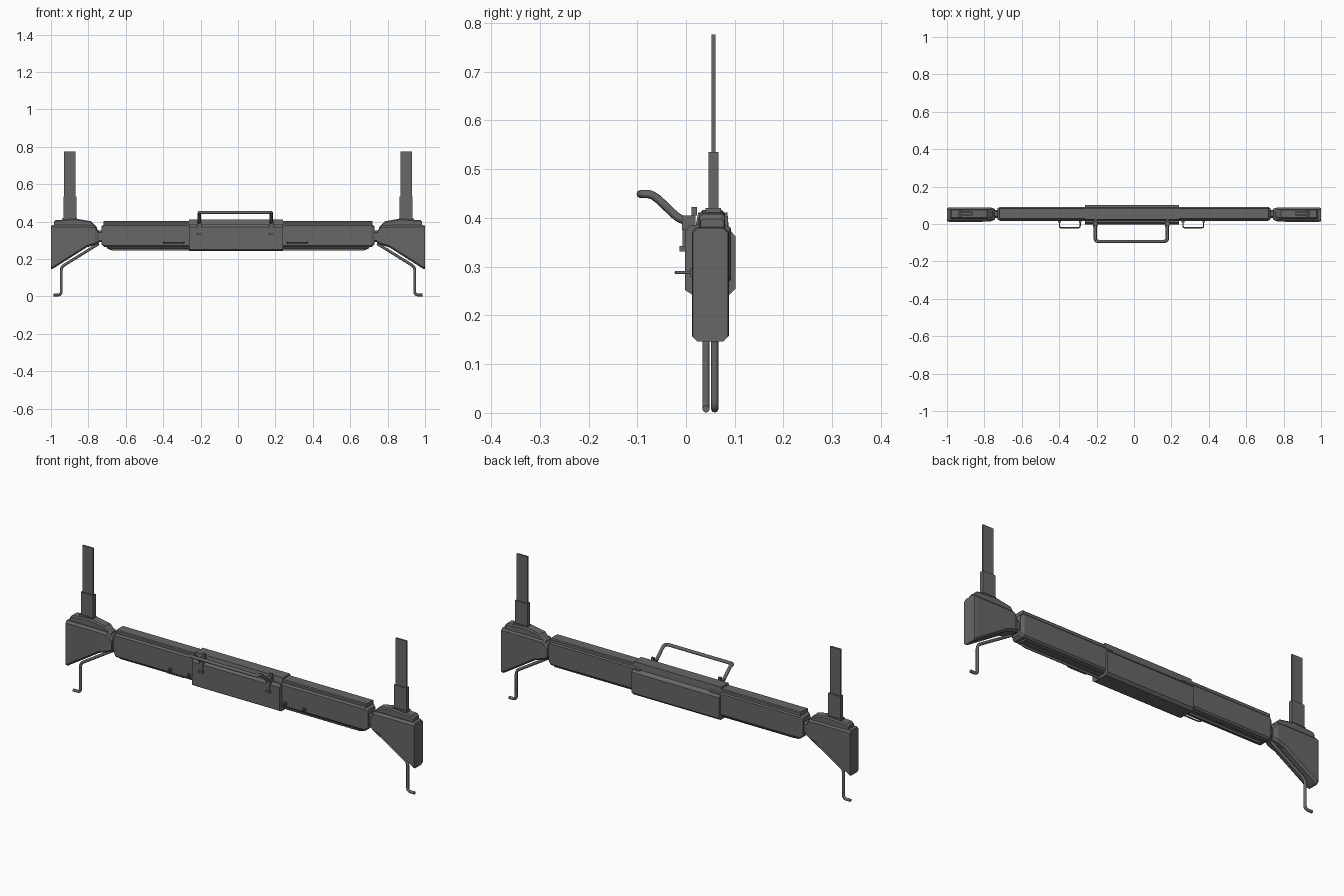
import bpy, bmesh
from mathutils import Vector

cube = bpy.data.objects.get("Cube")
if cube:
    bpy.data.objects.remove(cube, do_unlink=True)

grey = bpy.data.materials.new("dark grey metal")
grey.use_nodes = True
colour = (0.135, 0.135, 0.135, 1)
grey.diffuse_color = colour
grey.node_tree.nodes["Principled BSDF"].inputs["Base Color"].default_value = colour


def skin(name, rings):
    """Join equal rings of points into a closed solid."""
    bm = bmesh.new()
    loops = [[bm.verts.new(p) for p in ring] for ring in rings]
    n = len(loops[0])
    for a, b in zip(loops, loops[1:]):
        for i in range(n):
            j = (i + 1) % n
            bm.faces.new((a[i], a[j], b[j], b[i]))
    bm.faces.new(loops[0][::-1])
    bm.faces.new(loops[-1])
    bmesh.ops.recalc_face_normals(bm, faces=bm.faces)
    mesh = bpy.data.meshes.new(name)
    bm.to_mesh(mesh)
    bm.free()
    mesh.materials.append(grey)
    ob = bpy.data.objects.new(name, mesh)
    bpy.context.collection.objects.link(ob)
    return ob


def extrude_x(name, profile, x0, x1):
    return skin(name, [[(x, y, z) for y, z in profile] for x in (x0, x1)])


def loft(name, stations, side, c):
    """Chamfered rectangles (x, y0, y1, z0, z1) joined along x."""
    rings = []
    for x, a, b, lo, hi in stations:
        ring = [(a + c, lo), (b - c, lo), (b, lo + c), (b, hi - c),
                (b - c, hi), (a + c, hi), (a, hi - c), (a, lo + c)]
        rings.append([(side * x, y, z) for y, z in ring])
    return skin(name, rings)


def box(name, x0, x1, y0, y1, z0, z1):
    return extrude_x(name, [(y0, z0), (y1, z0), (y1, z1), (y0, z1)], x0, x1)


def rod(name, points, radius, bend=0.02):
    """Round bar along a path with rounded corners."""
    pts = [Vector(p) for p in points]
    path = [pts[0]]
    for a, p, b in zip(pts, pts[1:], pts[2:]):
        u = p + (a - p).normalized() * min(bend, (a - p).length * 0.45)
        v = p + (b - p).normalized() * min(bend, (b - p).length * 0.45)
        for t in (0, 0.25, 0.5, 0.75, 1):
            path.append(u * (1 - t) ** 2 + p * 2 * t * (1 - t) + v * t * t)
    path.append(pts[-1])
    cu = bpy.data.curves.new(name, "CURVE")
    cu.dimensions = "3D"
    cu.bevel_depth = radius
    cu.bevel_resolution = 2
    cu.use_fill_caps = True
    sp = cu.splines.new("POLY")
    sp.points.add(len(path) - 1)
    for q, p in zip(sp.points, path):
        q.co = (*p, 1)
    sp.use_smooth = True
    cu.materials.append(grey)
    ob = bpy.data.objects.new(name, cu)
    bpy.context.collection.objects.link(ob)
    return ob


# Central sleeve around the beam
extrude_x("center_sleeve", [
    (0.012, 0.243), (0.09, 0.243), (0.102, 0.255), (0.102, 0.362),
    (0.088, 0.377), (0.085, 0.411), (0.025, 0.411), (0.02, 0.385),
    (0.008, 0.385), (-0.002, 0.372), (-0.002, 0.252)], -0.262, 0.24)

# Carrying handle with its two clips
hx0, hx1 = -0.207, 0.178
rod("carry_handle", [
    (hx0, 0.015, 0.395), (hx0, -0.012, 0.395), (hx0, -0.068, 0.449),
    (hx0, -0.093, 0.449), (hx1, -0.093, 0.449), (hx1, -0.068, 0.449),
    (hx1, -0.012, 0.395), (hx1, 0.015, 0.395)], 0.0085, 0.022)
for x in (hx0, hx1):
    box("handle_clip", x - 0.012, x + 0.012, -0.008, 0.02, 0.375, 0.405)
    box("handle_strap", x - 0.008, x + 0.008, -0.007, 0.0, 0.335, 0.378)
    box("strap_foot", x - 0.012, x + 0.012, -0.013, 0.0, 0.331, 0.342)
    box("handle_knob", x - 0.008, x + 0.008, 0.011, 0.023, 0.405, 0.422)

for s, side in ((1, "left"), (-1, "right")):
    # Beam arm with its top ridge and bottom rail
    loft(side + "_arm", [
        (0.2, 0.016, 0.092, 0.265, 0.387), (0.715, 0.016, 0.092, 0.265, 0.387),
        (0.73, 0.024, 0.084, 0.278, 0.375)], s, 0.008)
    loft(side + "_arm_ridge", [
        (0.2, 0.026, 0.086, 0.37, 0.403), (0.718, 0.026, 0.086, 0.37, 0.403)],
        s, 0.004)
    loft(side + "_bottom_rail", [
        (0.2, 0.03, 0.08, 0.256, 0.27), (0.7, 0.03, 0.08, 0.256, 0.27)],
        s, 0.003)
    leg_y = 0.041 if s > 0 else 0.059
    rod(side + "_stowed_bar", [
        (s * 0.2, leg_y, 0.251), (s * 0.68, leg_y, 0.251),
        (s * 0.705, leg_y, 0.272)], 0.006)

    # Hinge neck
    loft(side + "_hinge", [
        (0.72, 0.032, 0.076, 0.29, 0.352), (0.765, 0.032, 0.076, 0.29, 0.352)],
        s, 0.01)

    # Flared end block and its cap
    loft(side + "_end_block", [
        (0.742, 0.024, 0.08, 0.285, 0.345), (0.765, 0.014, 0.088, 0.276, 0.378),
        (0.81, 0.012, 0.088, 0.262, 0.381), (0.99, 0.012, 0.088, 0.148, 0.381),
        (1.0, 0.014, 0.086, 0.146, 0.379)], s, 0.01)
    loft(side + "_end_cap", [
        (0.755, 0.036, 0.074, 0.35, 0.372), (0.785, 0.028, 0.08, 0.36, 0.402),
        (0.865, 0.028, 0.08, 0.36, 0.416), (0.975, 0.028, 0.08, 0.36, 0.408),
        (0.985, 0.03, 0.078, 0.36, 0.398)], s, 0.006)
    box(side + "_end_slot", s * 0.996, s * 1.0, 0.03, 0.07, 0.155, 0.163)

    # Upright blade in its holder
    box(side + "_blade_base", s * 0.862, s * 0.938, 0.04, 0.072, 0.405, 0.42)
    box(side + "_blade_holder", s * 0.863, s * 0.934, 0.046, 0.067, 0.41, 0.535)
    box(side + "_blade", s * 0.868, s * 0.929, 0.052, 0.061, 0.53, 0.776)

    # Bent support leg with an outward foot
    rod(side + "_leg", [
        (s * 0.745, leg_y, 0.282), (s * 0.945, leg_y, 0.158),
        (s * 0.945, leg_y, 0.008), (s * 0.986, leg_y, 0.008)], 0.0075, 0.018)

    # Wire loop on the arm front
    x0, x1 = (0.262, 0.372) if s > 0 else (-0.398, -0.288)
    rod(side + "_wire_loop", [
        (x0, 0.03, 0.288), (x0, -0.02, 0.288),
        (x1, -0.02, 0.288), (x1, 0.03, 0.288)], 0.0035, 0.01)
    for x in (x0, x1):
        box(side + "_loop_socket", x - 0.007, x + 0.007, 0.008, 0.02, 0.28, 0.296)
